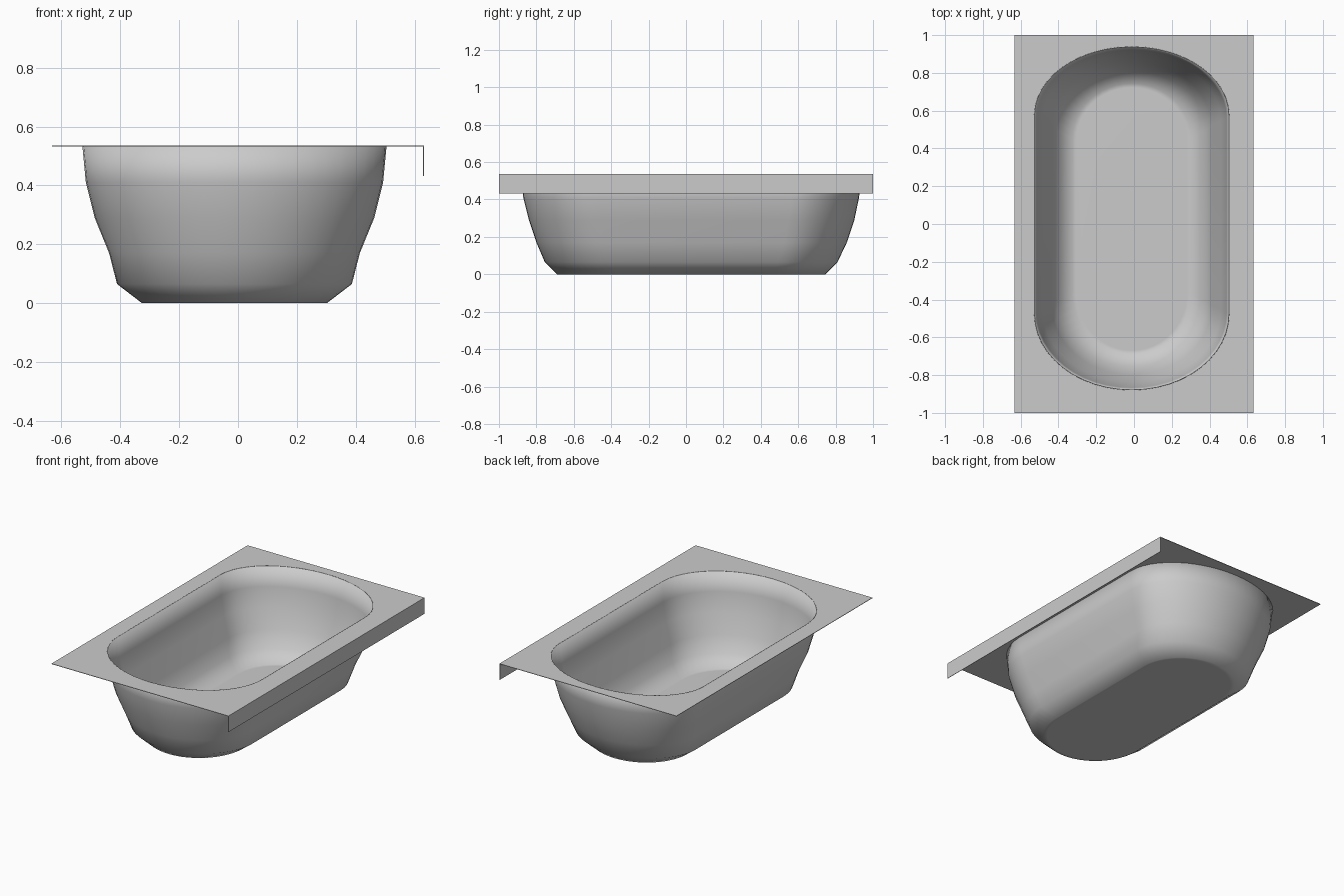
import bpy, bmesh, math

cube = bpy.data.objects.get("Cube")
if cube:
    bpy.data.objects.remove(cube, do_unlink=True)

TOP = 0.536
SKIN = 0.003
CX = -0.012      # the bowl sits slightly off centre in its rim
SEGMENTS = 24

grey = bpy.data.materials.new("light grey enamel")
grey.use_nodes = True
grey.diffuse_color = (0.6, 0.6, 0.6, 1)
grey.node_tree.nodes["Principled BSDF"].inputs["Base Color"].default_value = (0.6, 0.6, 0.6, 1)

# Bowl profile: height, half width, front end, back end
PROFILE = [
    (TOP, 0.517, -0.88, 0.94),
    (0.41, 0.505, -0.87, 0.925),
    (0.29, 0.475, -0.84, 0.90),
    (0.17, 0.426, -0.80, 0.86),
    (0.065, 0.399, -0.755, 0.81),
    (0.0, 0.314, -0.69, 0.745),
]


def outline(half, front, back):
    """Straight sides closed by a half ellipse at each end."""
    points = []
    for end, straight, turn in ((back, 0.61, 0), (front, 0.54, math.pi)):
        y0 = end * straight
        for i in range(SEGMENTS + 1):
            a = turn + math.pi * i / SEGMENTS
            points.append((CX + half * math.cos(a), y0 + abs(end - y0) * math.sin(a)))
    return points


def add_ring(bm, z, half, front, back):
    return [bm.verts.new((x, y, z)) for x, y in outline(half, front, back)]


def finish(bm, name):
    mesh = bpy.data.meshes.new(name)
    bm.to_mesh(mesh)
    bm.free()
    obj = bpy.data.objects.new(name, mesh)
    bpy.context.collection.objects.link(obj)
    mesh.materials.append(grey)
    skin = obj.modifiers.new("skin", "SOLIDIFY")
    skin.thickness = SKIN
    skin.offset = -1
    return obj


# Bowl: lofted rings with a flat floor, normals facing outward
bm = bmesh.new()
rings = [add_ring(bm, *row) for row in PROFILE]
z, half, front, back = PROFILE[-1]
rings.append(add_ring(bm, z, half * 0.94, front * 0.97, back * 0.97))
for upper, lower in zip(rings, rings[1:]):
    n = len(upper)
    for i in range(n):
        j = (i + 1) % n
        bm.faces.new((upper[i], lower[i], lower[j], upper[j]))
bm.faces.new(list(reversed(rings[-1])))
for face in bm.faces:
    face.smooth = True
finish(bm, "tub_bowl")

# Rim: flat rectangle with the bowl opening left out
bm = bmesh.new()
hx, hy = 0.632, 1.0
corners = [bm.verts.new((x * hx, y * hy, TOP)) for x, y in ((-1, -1), (1, -1), (1, 1), (-1, 1))]
opening = add_ring(bm, *PROFILE[0])
edges = []
for loop in (corners, opening):
    edges += [bm.edges.new((loop[i], loop[(i + 1) % len(loop)])) for i in range(len(loop))]
bmesh.ops.triangle_fill(bm, edges=edges, use_beauty=True, normal=(0, 0, 1))
for face in bm.faces:
    face.normal_update()
    if face.normal.z < 0:
        face.normal_flip()
finish(bm, "tub_rim")

# Side panel: short apron hanging from the left edge of the rim
bm = bmesh.new()
panel = [bm.verts.new((hx, y, z)) for y, z in ((-hy, 0.432), (hy, 0.432), (hy, TOP), (-hy, TOP))]
bm.faces.new(panel)
finish(bm, "side_panel")
